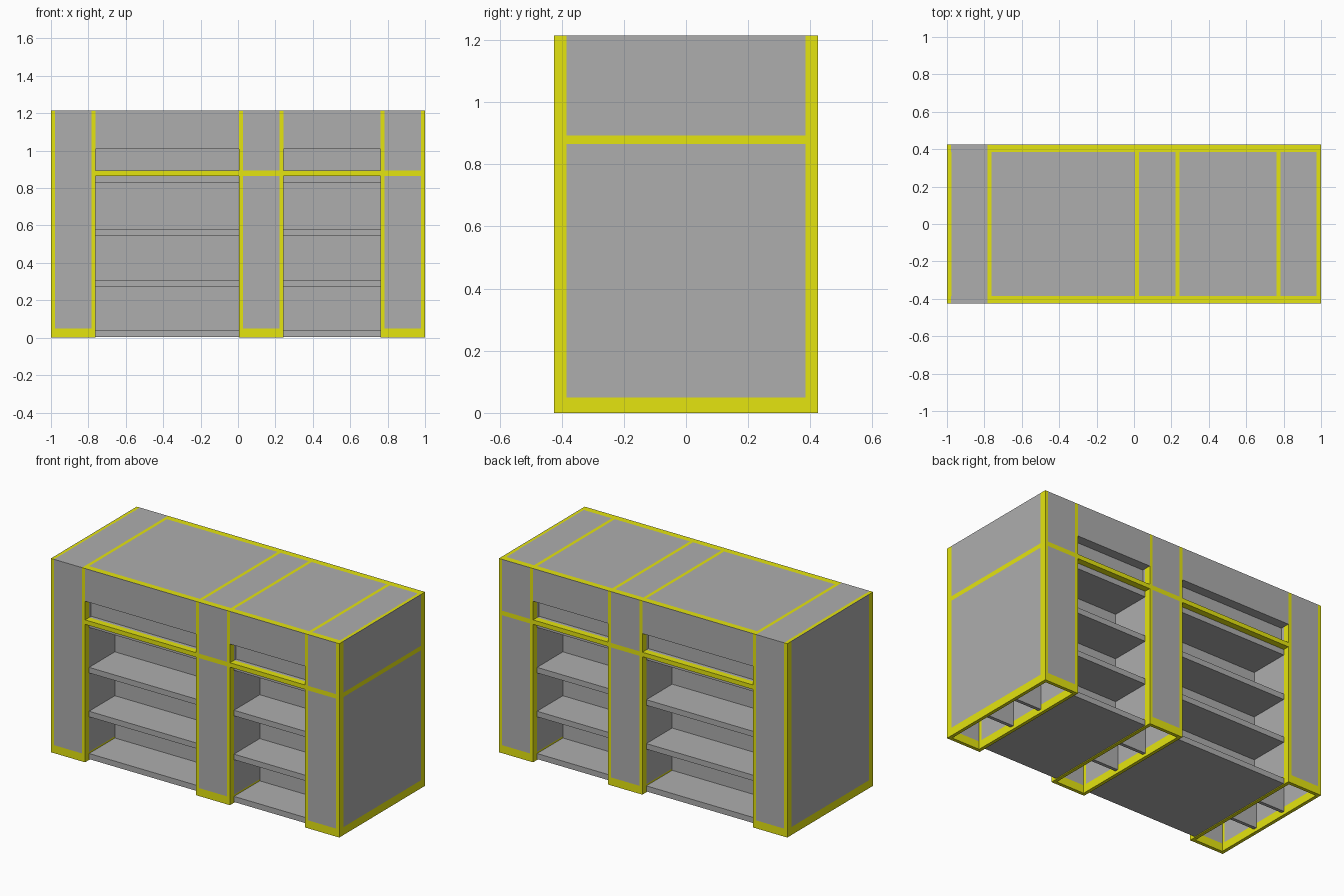
import bpy

cube = bpy.data.objects.get("Cube")
if cube:
    bpy.data.objects.remove(cube, do_unlink=True)


def material(name, color):
    m = bpy.data.materials.new(name)
    m.use_nodes = True
    m.diffuse_color = color
    node = m.node_tree.nodes["Principled BSDF"]
    node.inputs["Base Color"].default_value = color
    node.inputs["Roughness"].default_value = 0.7
    return m


GREY = material("panel grey", (0.42, 0.42, 0.42, 1))
YELLOW = material("frame yellow", (0.78, 0.78, 0.005, 1))


def box(name, mat, x, y, z):
    """Box from (min, max) pairs, with its mesh built around its own centre."""
    size = [max(r) - min(r) for r in (x, y, z)]
    mid = [(r[0] + r[1]) / 2 for r in (x, y, z)]
    corners = [(sx * size[0] / 2, sy * size[1] / 2, sz * size[2] / 2)
               for sx in (-1, 1) for sy in (-1, 1) for sz in (-1, 1)]
    faces = [(0, 1, 3, 2), (4, 6, 7, 5), (0, 4, 5, 1),
             (2, 3, 7, 6), (0, 2, 6, 4), (1, 5, 7, 3)]
    mesh = bpy.data.meshes.new(name)
    mesh.from_pydata(corners, [], faces)
    mesh.materials.append(mat)
    ob = bpy.data.objects.new(name, mesh)
    ob.location = mid
    bpy.context.collection.objects.link(ob)
    return ob


H = 1.215            # total height
D = 0.425            # half depth
IN = 0.385           # inner face of the frame tubes
T = 0.021            # tube width
BASE = 0.05          # base rail height
BEAM = (0.865, 0.893)
CORE = 0.13          # half depth of the central core
SKIN = 0.003

columns = {"left_end": (-1.0, -0.763), "middle": (0.005, 0.242), "right_end": (0.763, 1.0)}
bays = {"wide_bay": (-0.763, 0.005), "narrow_bay": (0.242, 0.763)}
sides = {"front": -1, "back": 1}

# Columns: four posts, a base ring, infill panels and top rails
for name, (a, b) in columns.items():
    banded = name != "left_end"
    for edge, (p, q) in {"a": (a, a + T), "b": (b - T, b)}.items():
        box(f"{name}_base_side_{edge}", YELLOW, (p, q), (-IN, IN), (0, BASE))
        box(f"{name}_top_rail_{edge}", YELLOW, (p, q), (-IN, IN), (H - T, H))
        outer = abs(p) == 1 or abs(q) == 1
        if outer:    # thin skin hides the top rail on the end faces
            out = 1 if q == 1 else -1
            rail = bpy.data.objects[f"{name}_top_rail_{edge}"]
            rail.location.x -= out * SKIN
            box(f"{name}_end_skin", GREY, (out, out * (1 - SKIN)), (-IN, IN), (H - T, H))
        banded_side = outer and banded
        spans = [(BASE, BEAM[0]), (BEAM[1], H - T)] if banded_side else [(BASE, H - T)]
        for i, z in enumerate(spans):
            box(f"{name}_side_panel_{edge}_{i}", GREY, (p, q), (-IN, IN), z)
        if banded_side:
            box(f"{name}_side_beam", YELLOW, (p, q), (-IN, IN), BEAM)
        for side, s in sides.items():
            box(f"{name}_{side}_post_{edge}", YELLOW, (p, q), (s * IN, s * D), (0, H))

    for side, s in sides.items():
        face = (s * (D - T), s * D)
        inner = (a + T, b - T)
        box(f"{name}_{side}_base", YELLOW, inner, face, (0, BASE))
        spans = [(BASE, BEAM[0]), (BEAM[1], H - T)] if banded else [(BASE, H - T)]
        for i, z in enumerate(spans):
            box(f"{name}_{side}_panel_{i}", GREY, inner, face, z)
        if banded:
            box(f"{name}_{side}_beam", YELLOW, inner, face, BEAM)
            box(f"{name}_{side}_skin", GREY, inner, (s * (D - SKIN), s * D), (H - T, H))
            box(f"{name}_{side}_top_rail", YELLOW, inner,
                (s * IN, s * (D - SKIN)), (H - T, H))
        box(f"{name}_{side}_divider", GREY, inner,
            (s * (CORE - T), s * CORE), (0.02, H - T))
    reach = IN if banded else D
    box(f"{name}_top_panel", GREY, (a + T, b - T), (-reach, reach), (H - T, H))

# Bays: core, shelves, cross beam, recessed slot and header on both sides
for name, (a, b) in bays.items():
    box(f"{name}_core", GREY, (a, b), (-CORE, CORE), (0.005, H - T))
    box(f"{name}_top_panel", GREY, (a, b), (-IN, IN), (H - T, H))
    for side, s in sides.items():
        for i, top in enumerate((0.04, 0.305, 0.58, BEAM[0])):
            box(f"{name}_{side}_shelf_{i}", GREY, (a, b),
                (s * CORE, s * IN), (top - 0.035, top))
        box(f"{name}_{side}_beam", YELLOW, (a, b), (s * IN, s * D), BEAM)
        box(f"{name}_{side}_slot_floor", GREY, (a, b), (s * 0.34, s * IN), BEAM)
        box(f"{name}_{side}_slot_back", GREY, (a, b),
            (s * 0.34, s * 0.365), (BEAM[1], H - T))
        box(f"{name}_{side}_header", GREY, (a, b), (s * 0.365, s * D), (1.01, H - T))
        box(f"{name}_{side}_header_skin", GREY, (a, b),
            (s * (D - SKIN), s * D), (H - T, H))
        box(f"{name}_{side}_top_rail", YELLOW, (a, b),
            (s * IN, s * (D - SKIN)), (H - T, H))
